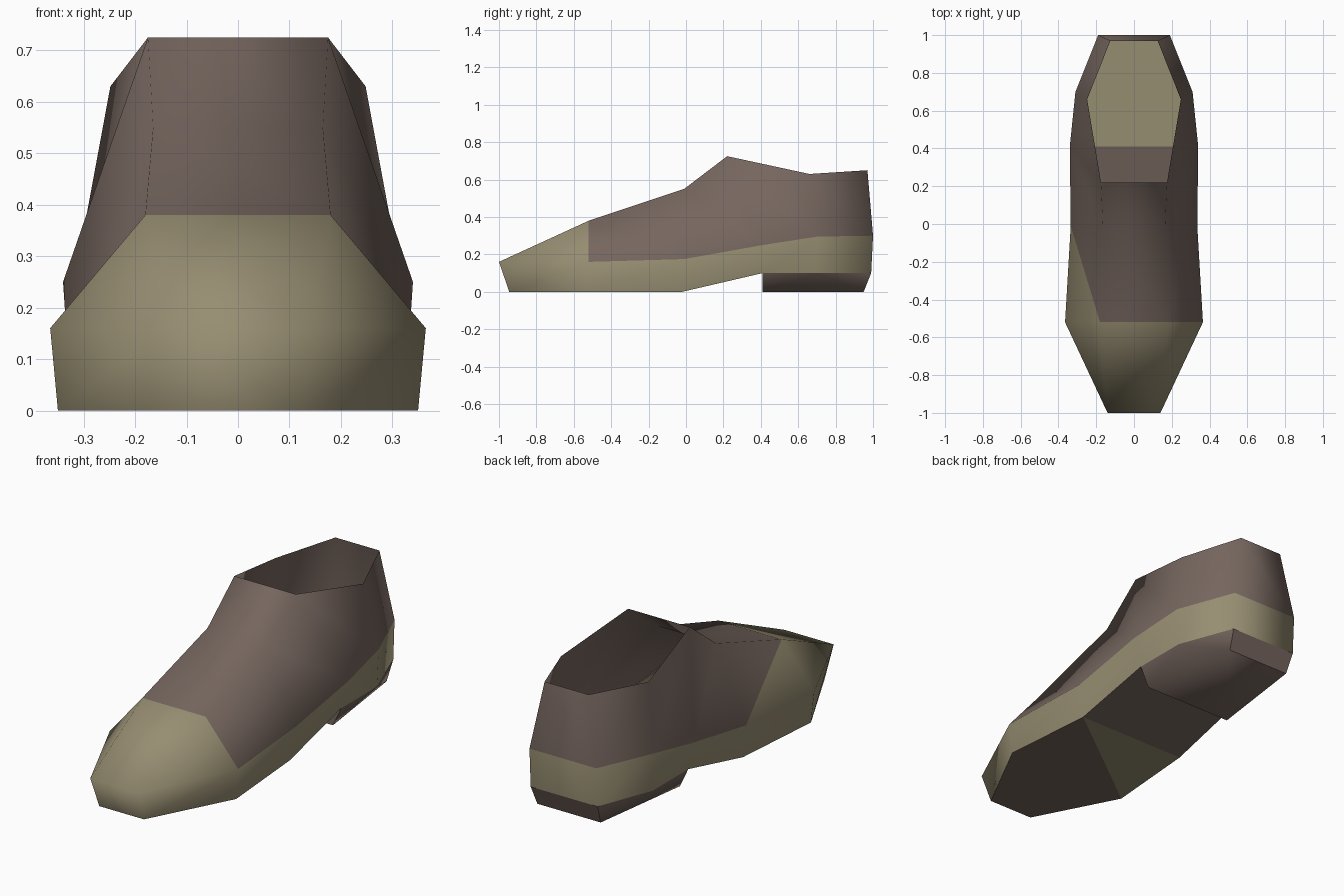
import bpy
from mathutils import Vector

cube = bpy.data.objects.get("Cube")
if cube:
    bpy.data.objects.remove(cube)


def material(name, rgb):
    m = bpy.data.materials.new(name)
    m.use_nodes = True
    m.diffuse_color = (*rgb, 1)
    m.node_tree.nodes["Principled BSDF"].inputs["Base Color"].default_value = (*rgb, 1)
    return m


BROWN, TAN = 0, 1
mats = [material("brown leather", (0.18, 0.133, 0.113)),
        material("tan leather", (0.305, 0.266, 0.165))]

# Half-profile rows from toe to back: sole edge, welt line, top edge
sole_row = [(.127, -.945, 0), (.35, -.515, 0), (.31, -.02, 0),
            (.30, .41, .10), (.30, .70, .10), (.19, .99, .10)]
welt_row = [(.14, -1, .16), (.365, -.52, .16), (.335, -.01, .175),
            (.34, .41, .25), (.31, .70, .295), (.19, 1, .30)]
top_row = [welt_row[0], (.18, -.52, .38), (.165, -.01, .55),
           (.175, .22, .725), (.248, .66, .63), (.125, .97, .65)]
heel_row = [(.253, .41, 0), (.18, .95, 0)]


def flip(p, s):
    return (p[0] * s, p[1], p[2])


def across(a, b):
    """Quad bridging the two sides between points a and b."""
    return [flip(a, 1), flip(b, 1), flip(b, -1), flip(a, -1)]


def build(name, faces, outward, smooth):
    """Weld a list of (points, colour) faces, turned to face outward."""
    index, polys = {}, []
    for pts, _ in faces:
        vs = [Vector(p) for p in pts]
        centre = sum(vs, Vector()) / len(vs)
        normal = Vector()
        for i, v in enumerate(vs):
            normal += (v - centre).cross(vs[(i + 1) % len(vs)] - centre)
        if normal.dot(outward(centre)) < 0:
            pts = pts[::-1]
        polys.append([index.setdefault(tuple(p), len(index)) for p in pts])
    mesh = bpy.data.meshes.new(name)
    mesh.from_pydata(list(index), [], polys)
    for m in mats:
        mesh.materials.append(m)
    for poly, (_, colour) in zip(mesh.polygons, faces):
        poly.material_index = colour
        poly.use_smooth = smooth
    mesh.update()
    ob = bpy.data.objects.new(name, mesh)
    bpy.context.collection.objects.link(ob)
    return ob


# Upper: tan lower band and toe cap, brown above
upper = []
for s in (1, -1):
    for i in range(5):
        b0, b1, m0, m1, t0, t1 = [flip(row[i + k], s)
                                  for row in (sole_row, welt_row, top_row) for k in (0, 1)]
        upper.append(([b0, b1, m1, m0], TAN))
        if i == 0:
            upper.append(([m0, m1, t1], TAN))
        else:
            # the toe cap reaches further back on the right side
            upper.append(([m0, m1, t0], TAN if i == 1 and s < 0 else BROWN))
            upper.append(([m1, t1, t0], BROWN))
for i in range(3):
    upper.append((across(top_row[i], top_row[i + 1]), BROWN if i else TAN))
upper.append((across(sole_row[0], welt_row[0]), TAN))
upper.append((across(sole_row[5], welt_row[5]), TAN))
upper.append((across(welt_row[5], top_row[5]), BROWN))
build("shoe_upper", upper, lambda c: c - Vector((0, c.y * .9, .12)), True)

# Sole: brown with a tan corner under the ball and a tan heel seat
sole = []
for i in range(5):
    quad = across(sole_row[i], sole_row[i + 1])
    if i == 1:
        sole.append((quad[1:], TAN))
        sole.append(([quad[0], quad[1], quad[3]], BROWN))
    else:
        sole.append((quad, TAN if i > 2 else BROWN))
build("sole", sole, lambda c: Vector((0, 0, -1)), False)

# Heel block, tapering to the ground
front, back = heel_row
heel = [(across(front, back), BROWN),
        (across(sole_row[3], front), BROWN),
        (across(sole_row[5], back), BROWN)]
for s in (1, -1):
    a, b, c, f, k = [flip(p, s) for p in (*sole_row[3:], front, back)]
    heel += [([a, b, f], BROWN), ([b, k, f], BROWN), ([b, c, k], BROWN)]
block = build("heel", heel, lambda c: c - Vector((0, .65, .06)), True)
bpy.ops.object.select_all(action='DESELECT')
block.select_set(True)
bpy.context.view_layer.objects.active = block
bpy.ops.object.shade_smooth_by_angle(angle=1.1)
